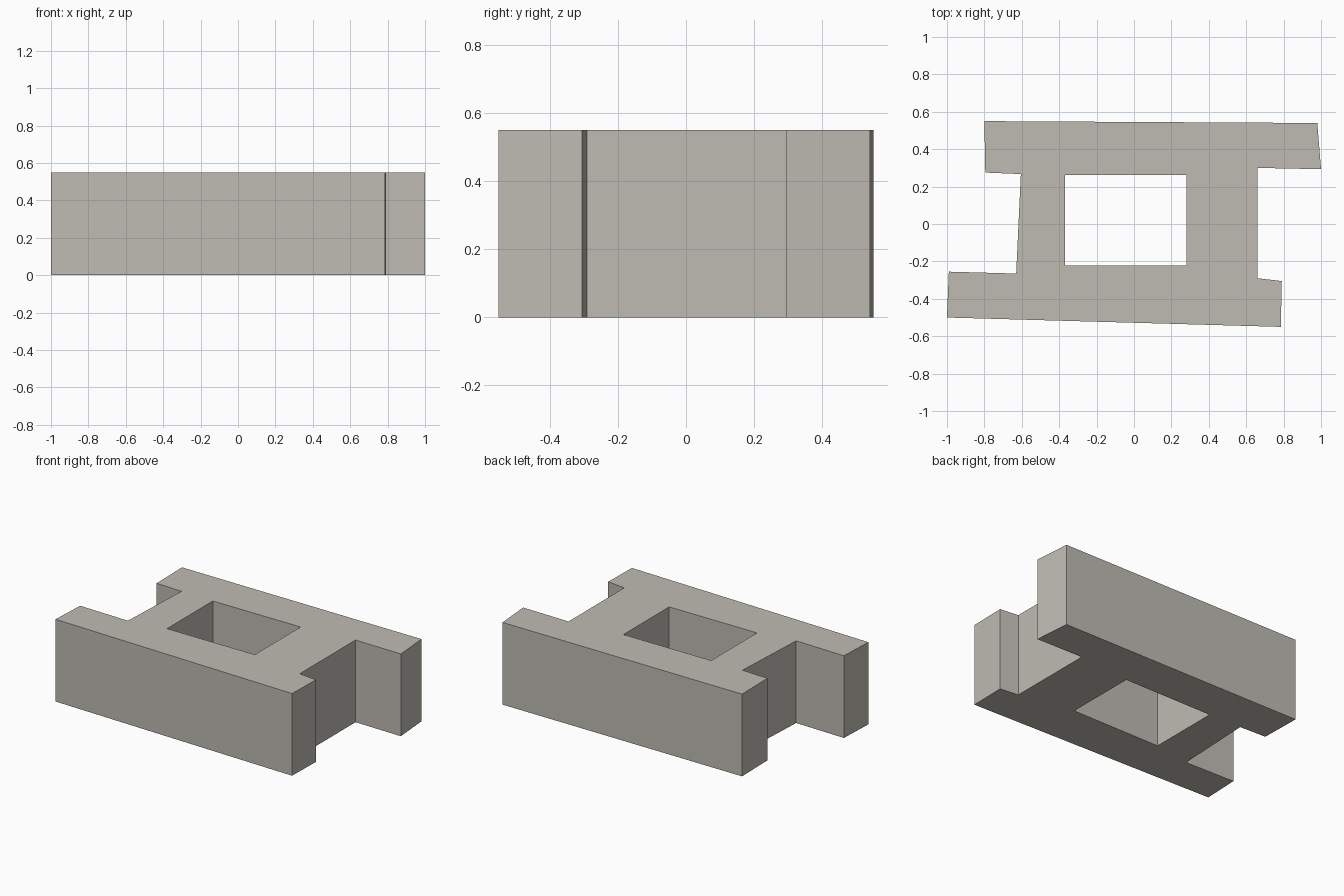
import bpy
import bmesh

if "Cube" in bpy.data.objects:
    bpy.data.objects.remove(bpy.data.objects["Cube"])

HEIGHT = 0.55

# Plan outline: two offset flanges joined by a pair of webs
outline = [(-0.80, 0.55), (-0.795, 0.275), (-0.605, 0.267), (-0.63, -0.265),
           (-0.99, -0.255), (-1.0, -0.50), (0.785, -0.55), (0.79, -0.305),
           (0.66, -0.29), (0.66, 0.30), (1.0, 0.293), (0.98, 0.54)]
# Rectangular opening right through the block
opening = [(-0.37, -0.222), (0.28, -0.222), (0.28, 0.262), (-0.37, 0.262)]


def add_loop(bm, points):
    verts = [bm.verts.new((x, y, 0)) for x, y in points]
    return [bm.edges.new((verts[i - 1], verts[i])) for i in range(len(verts))]


# Fill the plan between both loops and raise it to full height
bm = bmesh.new()
edges = add_loop(bm, outline) + add_loop(bm, opening)
bmesh.ops.triangle_fill(bm, use_beauty=True, use_dissolve=False, edges=edges)
raised = bmesh.ops.extrude_face_region(bm, geom=bm.faces[:], use_keep_orig=True)
top = [g for g in raised["geom"] if isinstance(g, bmesh.types.BMVert)]
bmesh.ops.translate(bm, verts=top, vec=(0, 0, HEIGHT))
bmesh.ops.recalc_face_normals(bm, faces=bm.faces[:])

mesh = bpy.data.meshes.new("stone_block")
bm.to_mesh(mesh)
bm.free()

# One warm grey for the whole block
stone = bpy.data.materials.new("warm grey stone")
stone.diffuse_color = (0.52, 0.50, 0.45, 1)
stone.use_nodes = True
stone.node_tree.nodes["Principled BSDF"].inputs["Base Color"].default_value = stone.diffuse_color
mesh.materials.append(stone)

block = bpy.data.objects.new("stone_block", mesh)
bpy.context.collection.objects.link(block)
